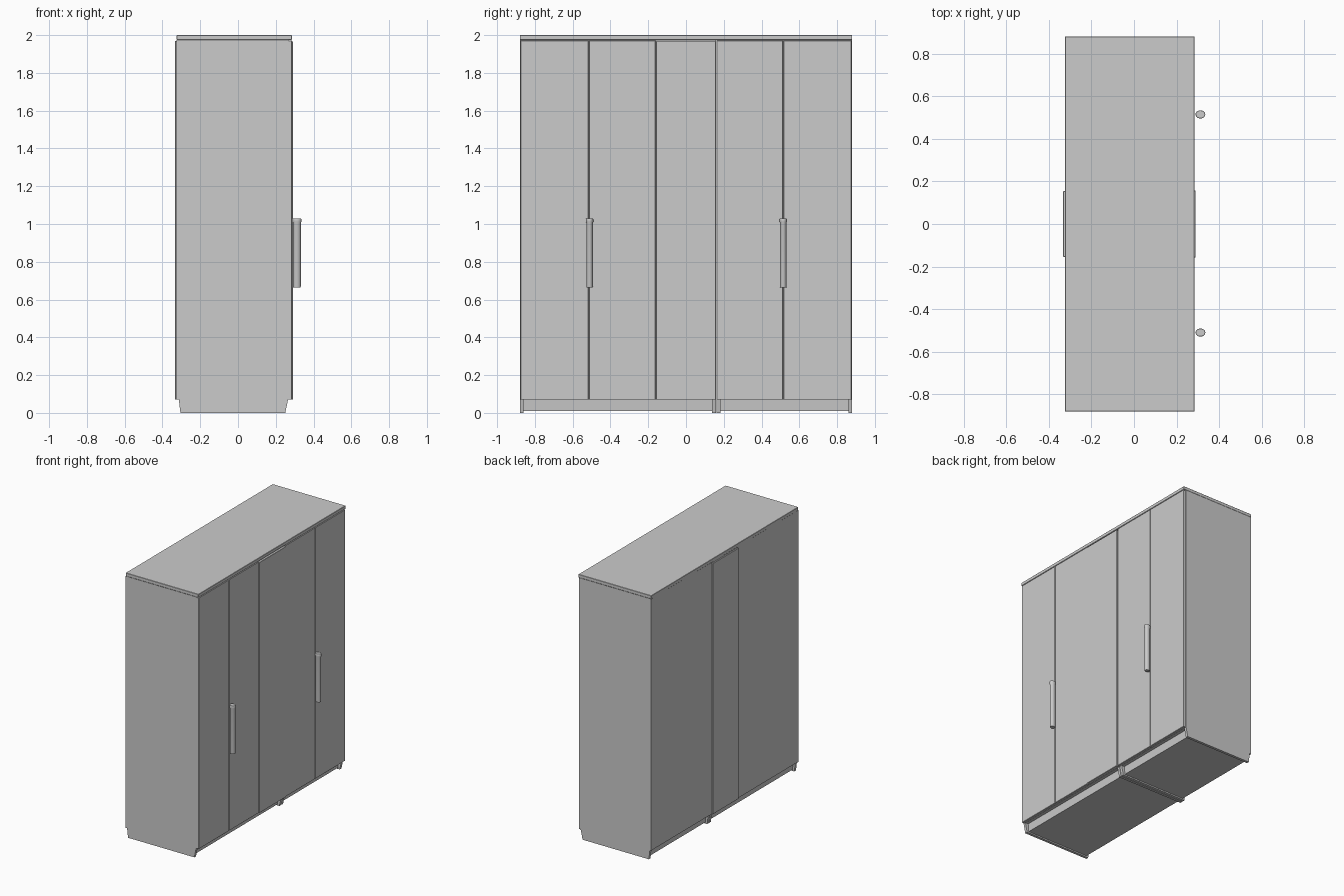
import bpy, bmesh, math

if "Cube" in bpy.data.objects:
    bpy.data.objects.remove(bpy.data.objects["Cube"])

def finish(name, bm, bevel=0.0):
    bmesh.ops.recalc_face_normals(bm, faces=bm.faces)
    me = bpy.data.meshes.new(name)
    bm.to_mesh(me)
    bm.free()
    ob = bpy.data.objects.new(name, me)
    bpy.context.collection.objects.link(ob)
    if bevel:
        m = ob.modifiers.new("soft_edge", 'BEVEL')
        m.width = bevel
        m.segments = 1
    return ob

def prism(name, profile, y0, y1, bevel=0.0):
    """Extrude an x-z profile along y."""
    bm = bmesh.new()
    f = bm.faces.new([bm.verts.new((x, y0, z)) for x, z in profile])
    r = bmesh.ops.extrude_face_region(bm, geom=[f])
    verts = [v for v in r['geom'] if isinstance(v, bmesh.types.BMVert)]
    bmesh.ops.translate(bm, verts=verts, vec=(0, y1 - y0, 0))
    return finish(name, bm, bevel)

def box(name, x, y, z, bevel=0.0):
    return prism(name, [(x[0], z[0]), (x[1], z[0]), (x[1], z[1]), (x[0], z[1])],
                 y[0], y[1], bevel)

BACK, FRONT, HALF, SEAM = -0.325, 0.267, 0.88, 0.16
T, BASE, TOP = 0.02, 0.07, 1.975

# side panels taper into feet; the cores between them have a recessed plinth
side = [(-0.305, 0), (0.25, 0), (0.265, BASE), (FRONT, BASE), (FRONT, TOP),
        (BACK, TOP), (BACK, BASE), (-0.313, BASE)]
core = [(-0.29, 0.01), (0.235, 0.01), (0.24, BASE), (FRONT - 0.002, BASE),
        (FRONT - 0.002, TOP), (BACK + 0.002, TOP), (BACK + 0.002, BASE), (-0.295, BASE)]
units = {"wide": (-HALF, SEAM - 0.002), "narrow": (SEAM + 0.002, HALF)}
for n, (a, b) in units.items():
    prism(n + "_side_panel_a", side, a, a + T)
    prism(n + "_side_panel_b", side, b - T, b)
    prism(n + "_carcass", core, a + T, b - T)

# top board
box("top_board", (BACK, 0.285), (-HALF, HALF), (TOP, 2.0), 0.002)

# five doors, the middle one standing slightly proud
edges = [-0.878, -0.515, -SEAM, SEAM, 0.515, 0.878]
for i, (a, b) in enumerate(zip(edges, edges[1:])):
    mid = i == 2
    box(f"door_{i + 1}", (FRONT - 0.002, 0.29 if mid else 0.285),
        (a + 0.002, b - 0.002), (BASE, 1.967 if mid else 1.972), 0.002)

# thin raised strip on the back
box("back_strip", (-0.333, BACK + 0.002), (-0.155, 0.155), (BASE, TOP - 0.005), 0.002)

# oval bar handles, with a slightly wider cap at the top
rings = [(0.665, 0.85), (0.67, 0.9), (1.005, 0.9), (1.012, 1.0), (1.025, 1.0), (1.03, 0.92)]
N = 24
for name, yc in (("handle_left", -0.51), ("handle_right", 0.515)):
    bm = bmesh.new()
    loops = []
    for z, s in rings:
        loops.append([bm.verts.new((0.312 + 0.023 * s * math.cos(2 * math.pi * k / N),
                                    yc + 0.019 * s * math.sin(2 * math.pi * k / N), z))
                      for k in range(N)])
    for lo, hi in zip(loops, loops[1:]):
        for k in range(N):
            j = (k + 1) % N
            bm.faces.new((lo[k], lo[j], hi[j], hi[k]))
    bm.faces.new(loops[0])
    bm.faces.new(loops[-1])
    ob = finish(name, bm)
    bpy.ops.object.select_all(action='DESELECT')
    ob.select_set(True)
    bpy.context.view_layer.objects.active = ob
    bpy.ops.object.shade_smooth_by_angle(angle=math.radians(35))
